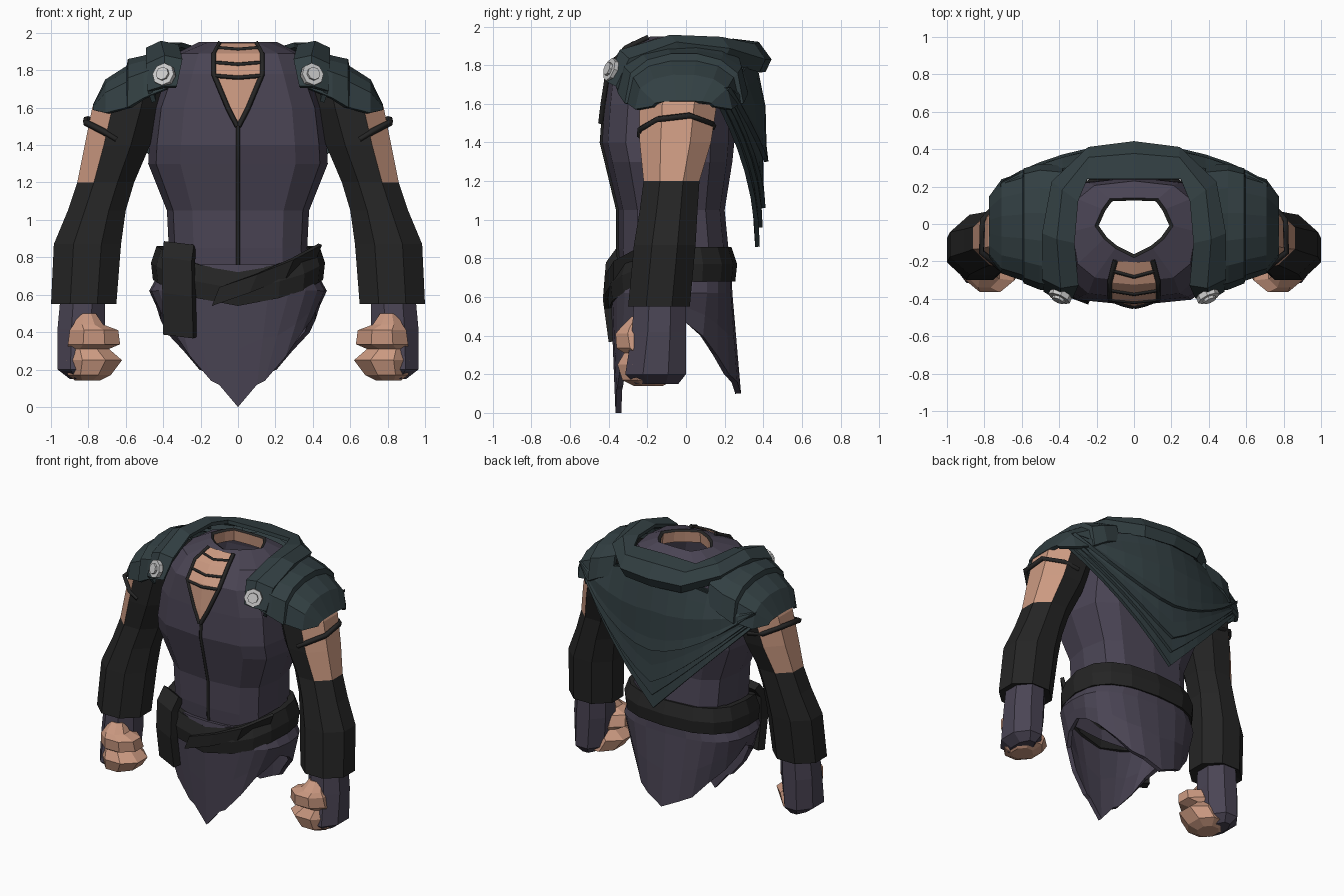
import bpy, bmesh, math
from mathutils import Vector

if "Cube" in bpy.data.objects:
    bpy.data.objects.remove(bpy.data.objects["Cube"])


def material(name, r, g, b):
    m = bpy.data.materials.new(name)
    m.diffuse_color = (r, g, b, 1)
    m.use_nodes = True
    m.node_tree.nodes["Principled BSDF"].inputs["Base Color"].default_value = m.diffuse_color
    return m


CLOTH = material("purple_cloth", .068, .058, .088)
SKIN = material("skin", .60, .32, .22)
TEAL = material("teal_cloth", .032, .050, .055)
DARK = material("dark_leather", .018, .018, .018)


def sheet(name, rows, mats, closed=False, thick=0, mirror=False, caps=False, pick=None):
    """Skin quads across rows of points; pick(face centre) gives a material slot."""
    bm = bmesh.new()
    vs = [[bm.verts.new(p) for p in r] for r in rows]
    n = len(rows[0])
    for a, b in zip(vs, vs[1:]):
        for i in range(n if closed else n - 1):
            j = (i + 1) % n
            bm.faces.new((a[i], a[j], b[j], b[i]))
    if caps:
        bm.faces.new(vs[0])
        bm.faces.new(vs[-1])
    bmesh.ops.recalc_face_normals(bm, faces=bm.faces)
    if pick:
        for f in bm.faces:
            f.material_index = pick(f.calc_center_median())
    me = bpy.data.meshes.new(name)
    bm.to_mesh(me)
    bm.free()
    ob = bpy.data.objects.new(name, me)
    bpy.context.collection.objects.link(ob)
    for m in mats:
        me.materials.append(m)
    if mirror:
        ob.modifiers.new("mirror", 'MIRROR')
    if thick:
        s = ob.modifiers.new("thickness", 'SOLIDIFY')
        s.thickness, s.offset = thick, 0
    return ob


def cord(name, pts, r=.013, mirror=False):
    cu = bpy.data.curves.new(name, 'CURVE')
    cu.dimensions, cu.bevel_depth, cu.bevel_resolution = '3D', r, 0
    cu.use_fill_caps = True
    sp = cu.splines.new('POLY')
    sp.points.add(len(pts) - 1)
    for p, q in zip(sp.points, pts):
        p.co = (*q, 1)
    cu.materials.append(DARK)
    ob = bpy.data.objects.new(name, cu)
    bpy.context.collection.objects.link(ob)
    if mirror:
        ob.modifiers.new("mirror", 'MIRROR')


def oval(z, w, f, b, n=12, e=.64):
    """Squarish body ring, first point at centre front."""
    pts = []
    for i in range(n):
        s, c = math.sin(2 * math.pi * i / n), math.cos(2 * math.pi * i / n)
        x = w * math.copysign(abs(s) ** e, s)
        y = (f + b) / 2 + (f - b) / 2 * math.copysign(abs(c) ** e, c)
        pts.append(Vector((x, y, z)))
    return pts


def octagon(z, x0, x1, y0, y1):
    return [Vector(((x0 + x1) / 2 + (x1 - x0) / 2 * 1.08 * math.cos(a),
                    (y0 + y1) / 2 + (y1 - y0) / 2 * 1.08 * math.sin(a), z))
            for a in [math.pi / 8 + k * math.pi / 4 for k in range(8)]]


# Torso, open at the neck and the hem
body = [(.6, .38, -.33, .2), (.85, .37, -.35, .22), (1.05, .38, -.35, .2), (1.3, .48, -.41, .24),
        (1.4, .475, -.435, .25), (1.6, .45, -.42, .25), (1.78, .38, -.4, .25), (1.89, .33, -.31, .23),
        (1.95, .22, -.18, .14)]


def neck(z, k):
    half = [(0, -.18), (.1, -.13), (.16, -.08), (.21, -.01), (.17, .08), (.13, .135), (0, .14)]
    full = half + [(-x, y) for x, y in half[-2:0:-1]]
    return [Vector((x * k, y * k, z)) for x, y in full]


sheet("tunic_torso", [oval(*r) for r in body[:-1]] + [neck(1.95, 1)], [CLOTH], closed=True)
sheet("neck_lining", [neck(1.95, 1), neck(1.94, .9), neck(1.86, .95)],
      [DARK, SKIN], closed=True, pick=lambda c: int(c.z < 1.93))


def front(x, z, lift=.014):
    """Point just in front of the tunic."""
    for (z0, _, f0, _), (z1, _, f1, _) in zip(body, body[1:]):
        if z0 <= z <= z1:
            return Vector((x, f0 + (f1 - f0) * (z - z0) / (z1 - z0) + .09 * abs(x) - lift, z))


# Open chest with edging, laces and seam
vee = [(.004, 1.5), (.055, 1.6), (.13, 1.78), (.13, 1.89), (.1, 1.945)]
sheet("open_chest", [[front(-x, z), front(0, z), front(x, z)] for x, z in vee], [SKIN])
cord("chest_edging", [front(x, z) for x, z in vee], .014, True)
for i, z in enumerate((1.77, 1.84, 1.92)):
    cord(f"chest_lace_{i}", [front(-.12, z, .015), front(0, z - .01, .015), front(.12, z, .015)], .011)
cord("front_seam", [front(0, z, 0) for z in (.7, .85, 1.05, 1.3, 1.4, 1.5)], .012)

# Pointed skirt, one half mirrored
hem = [(0, -.35, 0), (.1, -.345, .12), (.14, -.34, .14), (.25, -.32, .27), (.33, -.28, .4), (.38, -.2, .47),
       (.40, -.1, .52), (.40, 0, .47), (.37, .08, .4), (.28, .15, .3), (.2, .21, .2), (.12, .25, .16), (0, .27, .1)]
waist, hip = oval(.76, .38, -.36, .22, 24, .77)[:13], oval(.62, .46, -.375, .225, 24, .77)[:13]
low = [h.lerp(Vector(p), .5) for h, p in zip(hip, hem)]
for row in (waist, hip, low):
    row[0].x = row[-1].x = 0
sheet("skirt", [waist, hip, low, hem], [CLOTH], thick=.03, mirror=True)


def belt_row(grow, dz):
    row = oval(0, .42 + grow, -.365 - grow, .22 + grow, 16, .77)
    for i, p in enumerate(row):
        p.z = .77 + dz - .14 * max(0, 1 - min(i, 16 - i) / 3.4)
    return row


# Belt dipping to a V at the front, with crossing end and hanging strap
profile = [(-.02, -.08), (.035, -.09), (.045, 0), (.015, .09), (-.03, .085), (-.02, -.08)]
sheet("belt", [belt_row(*p) for p in profile], [DARK], closed=True)


def ribbon(name, mids, half, mat, thick):
    half = Vector(half)
    sheet(name, [[Vector(m) - half, Vector(m) + half] for m in mids], [mat], thick=thick)


ribbon("belt_end", [(.42, -.22, .82), (.27, -.365, .74), (.08, -.41, .66), (-.12, -.41, .59)],
       (.02, 0, .05), DARK, .025)
ribbon("hanging_strap", [(-.31, -.3, .86), (-.32, -.36, .78), (-.315, -.375, .6), (-.31, -.345, .38)],
       (.08, -.03, -.01), DARK, .055)

# Arms: dark sleeves with bare outer shoulder
arm = [(1.75, .4, .7, -.2, .17), (1.6, .41, .78, -.24, .16), (1.4, .47, .82, -.24, .13), (1.2, .555, .86, -.22, .07),
       (1.05, .6, .91, -.24, .06), (.87, .625, .985, -.27, .05), (.55, .65, 1.0, -.3, .02), (.56, .72, .95, -.27, 0)]
sheet("sleeve", [octagon(*r) for r in arm], [DARK, SKIN], closed=True, mirror=True,
      pick=lambda c: int(c.z > 1.21 and c.x > .68 + (1.5 - c.z) * .25))
cord("arm_strap", [(.65, -.235, 1.43), (.715, -.235, 1.47), (.815, -.15, 1.52), (.81, .02, 1.54), (.715, .13, 1.5),
                   (.6, .14, 1.48)], .018, True)

# Gloves and bare fists
glove = [(.58, .71, .95, -.27, 0), (.42, .71, .965, -.28, 0), (.2, .73, .965, -.315, 0), (.15, .79, .9, -.26, -.04)]
sheet("glove", [octagon(*r) for r in glove], [CLOTH], closed=True, caps=True, mirror=True)
fist = [(.14, .74, .87, -.27, -.12), (.17, .68, .91, -.33, -.06), (.25, .62, .92, -.355, -.08), (.31, .69, .91, -.32, -.1),
        (.335, .63, .91, -.36, -.12), (.41, .64, .90, -.365, -.15), (.44, .72, .88, -.34, -.18),
        (.5, .76, .85, -.28, -.2)]
sheet("fist", [octagon(*r) for r in fist], [SKIN], closed=True, caps=True, mirror=True)

# Shawl shoulder folds, arched sections stepping outward
pad = [(.38, 1.91, 1.70, -.355, .30), (.5, 1.87, 1.65, -.34, .31), (.58, 1.855, 1.6, -.31, .29),
       (.585, 1.82, 1.6, -.295, .27), (.70, 1.745, 1.57, -.255, .23), (.765, 1.61, 1.585, -.17, .14)]
rows = []
for x, top, base, yf, yb in pad:
    angles = [math.pi * k / 7 for k in range(8)]
    rows.append([Vector((x, (yf + yb) / 2 + (yf - yb) / 2 * math.cos(a),
                         base + (top - base) * max(0, math.sin(a)) ** .6)) for a in angles])
sheet("shawl_shoulder", rows, [TEAL], thick=.025, mirror=True)

# Shawl collar roll from brooch to centre back
inner = [(.33, -.385, 1.71), (.30, -.32, 1.85), (.32, -.1, 1.925), (.30, .12, 1.935), (.25, .24, 1.92), (0, .24, 1.925)]
crown = [(.40, -.40, 1.71), (.39, -.335, 1.87), (.41, -.08, 1.945), (.38, .18, 1.935), (.24, .35, 1.90), (0, .37, 1.91)]
outer = [(.47, -.36, 1.69), (.48, -.29, 1.83), (.48, -.05, 1.915), (.43, .22, 1.885), (.24, .40, 1.83), (0, .43, 1.83)]
under = [Vector(p) + Vector((-.02, -.03 if p[1] > 0 else .03, -.06)) for p in outer]
under[-1].x = 0
sheet("shawl_collar", [inner, crown, outer, under], [TEAL], thick=.026, mirror=True)

# Shawl back: hanging points in layers, the shortest outermost with a rounder hem
for k, (tip, depth, edge, power) in enumerate([(1.3, .40, 1.68, 1.7), (1.06, .385, 1.64, 1.2), (.96, .37, 1.62, 1.05),
                                               (.86, .355, 1.59, 1)]):
    rows = []
    for t, dy in [(0, -.06), (.2, -.035), (.5, 0), (.85, .005), (1, .015)]:
        row = []
        for x in (0, .12, .25, .38, .5, .61, .71):
            top = 1.87 - .28 * x
            bottom = tip + (edge - tip) * (x / .71) ** power
            row.append(Vector((x, depth + dy - .38 * x * x, top + (bottom - top) * t)))
        rows.append(row)
    sheet(f"shawl_back_{k}", rows, [TEAL], thick=.024, mirror=True)

# Round brooches
for s in (-1, 1):
    for name, r, d, off in (("brooch", .062, .03, 0), ("brooch_stud", .036, .03, .015)):
        aim = Vector((s * .45, -1, .35)).normalized()
        bpy.ops.mesh.primitive_cylinder_add(vertices=8, radius=r, depth=d,
                                            location=Vector((s * .395, -.385, 1.775)) + aim * off,
                                            rotation=aim.to_track_quat('Z', 'Y').to_euler())
        bpy.context.object.name = name
